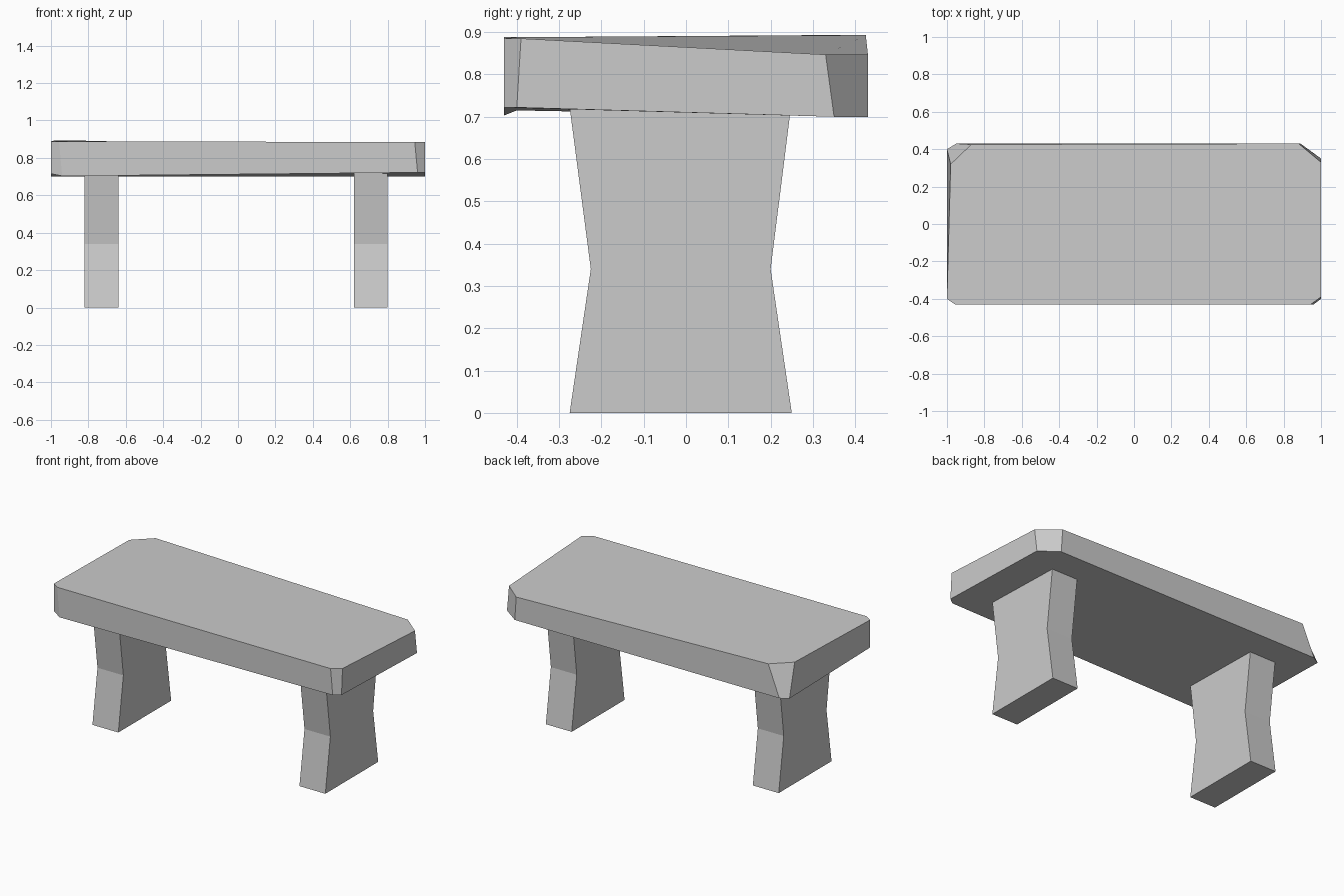
import bpy
import bmesh

cube = bpy.data.objects.get("Cube")
if cube:
    bpy.data.objects.remove(cube, do_unlink=True)

stone = bpy.data.materials.new("grey stone")
stone.use_nodes = True
GREY = (0.6, 0.6, 0.6, 1)
stone.diffuse_color = GREY
stone.node_tree.nodes["Principled BSDF"].inputs["Base Color"].default_value = GREY


def loft(name, first, second):
    """Solid between two matching outlines."""
    bm = bmesh.new()
    a = [bm.verts.new(p) for p in first]
    b = [bm.verts.new(p) for p in second]
    bm.faces.new(a)
    bm.faces.new(b)
    n = len(a)
    for i in range(n):
        j = (i + 1) % n
        bm.faces.new((a[i], a[j], b[j], b[i]))
    bmesh.ops.recalc_face_normals(bm, faces=bm.faces)
    mesh = bpy.data.meshes.new(name)
    bm.to_mesh(mesh)
    bm.free()
    mesh.materials.append(stone)
    obj = bpy.data.objects.new(name, mesh)
    bpy.context.collection.objects.link(obj)
    return obj


# Rough slab: eight-sided outline with uneven cut corners
bottom = [(-0.94, -0.43, 0.703), (0.96, -0.43, 0.722),
          (1, -0.4, 0.722), (1, 0.35, 0.7),
          (0.89, 0.43, 0.7), (-0.95, 0.43, 0.7),
          (-1, 0.4, 0.7), (-1, -0.4, 0.715)]
top = [(-0.957, -0.43, 0.888), (0.945, -0.43, 0.885),
       (1, -0.39, 0.885), (1, 0.33, 0.847),
       (0.88, 0.43, 0.847), (-0.87, 0.425, 0.893),
       (-0.98, 0.32, 0.893), (-1, -0.4, 0.888)]
loft("seat_slab", bottom, top)

# Waisted legs: one side profile (y, z) extruded along x
profile = [(-0.275, 0), (0.25, 0), (0.2, 0.34), (0.249, 0.73),
           (-0.276, 0.73), (-0.225, 0.34)]
for name, x in (("right_leg", -0.73), ("left_leg", 0.71)):
    loft(name, *[[(x + s, y, z) for y, z in profile] for s in (-0.09, 0.09)])
